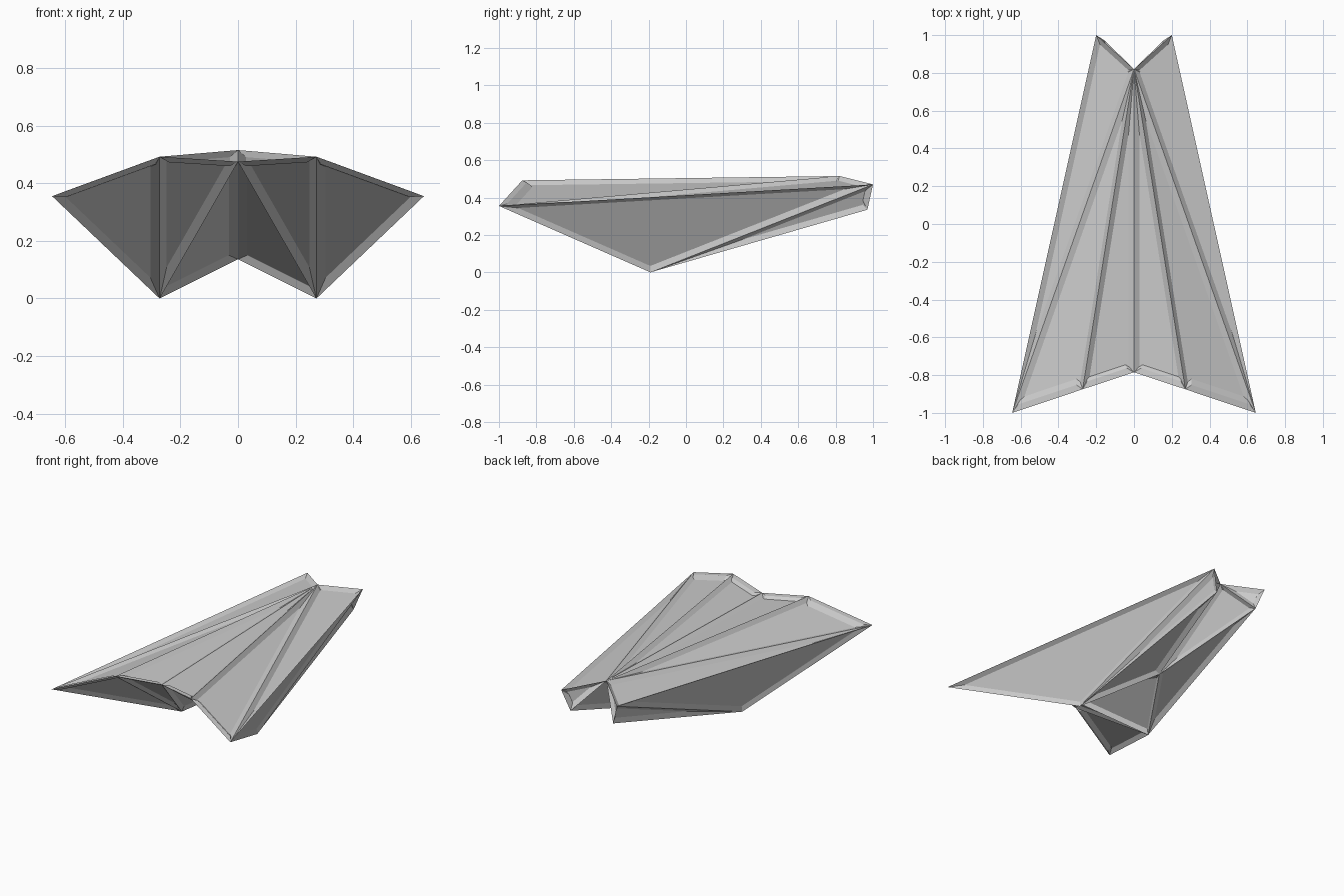
import bpy
import bmesh

if "Cube" in bpy.data.objects:
    bpy.data.objects.remove(bpy.data.objects["Cube"])

# Corner points of the right half of the folded dart
P = {
    "nose": (0, 0.82, 0.515),
    "tail": (0, -0.785, 0.475),
    "belly": (0, 0.24, 0.136),
    "fold": (0.272, -0.875, 0.492),
    "wing": (0.645, -1.0, 0.355),
    "prong": (0.2, 1.0, 0.47),
    "chin": (0.154, 0.97, 0.335),
    "keel": (0.272, -0.19, 0),
}

# Flat panels spanning those corners
PANELS = [
    "nose tail fold", "nose fold wing", "nose wing prong",      # top
    "wing keel prong", "prong keel chin",                       # outer side
    "nose prong chin", "nose chin belly", "chin keel belly",    # front notch, underside
    "tail belly keel", "tail keel fold", "fold keel wing",      # hollow rear
]

bm = bmesh.new()
verts = {name: bm.verts.new(co) for name, co in P.items()}
faces = [bm.faces.new([verts[n] for n in panel.split()]) for panel in PANELS]
bmesh.ops.recalc_face_normals(bm, faces=bm.faces)
if faces[0].normal.z < 0:
    bmesh.ops.reverse_faces(bm, faces=bm.faces)

# Shallow recessed border on every panel
bmesh.ops.inset_individual(bm, faces=list(bm.faces), thickness=0.027,
                           depth=-0.018, use_even_offset=True)

mesh = bpy.data.meshes.new("folded_glider")
bm.to_mesh(mesh)
bm.free()
glider = bpy.data.objects.new("folded_glider", mesh)
bpy.context.collection.objects.link(glider)

# Left half
mirror = glider.modifiers.new("mirror", "MIRROR")
mirror.use_axis[0] = True
mirror.use_mirror_merge = True
mirror.merge_threshold = 0.0005
